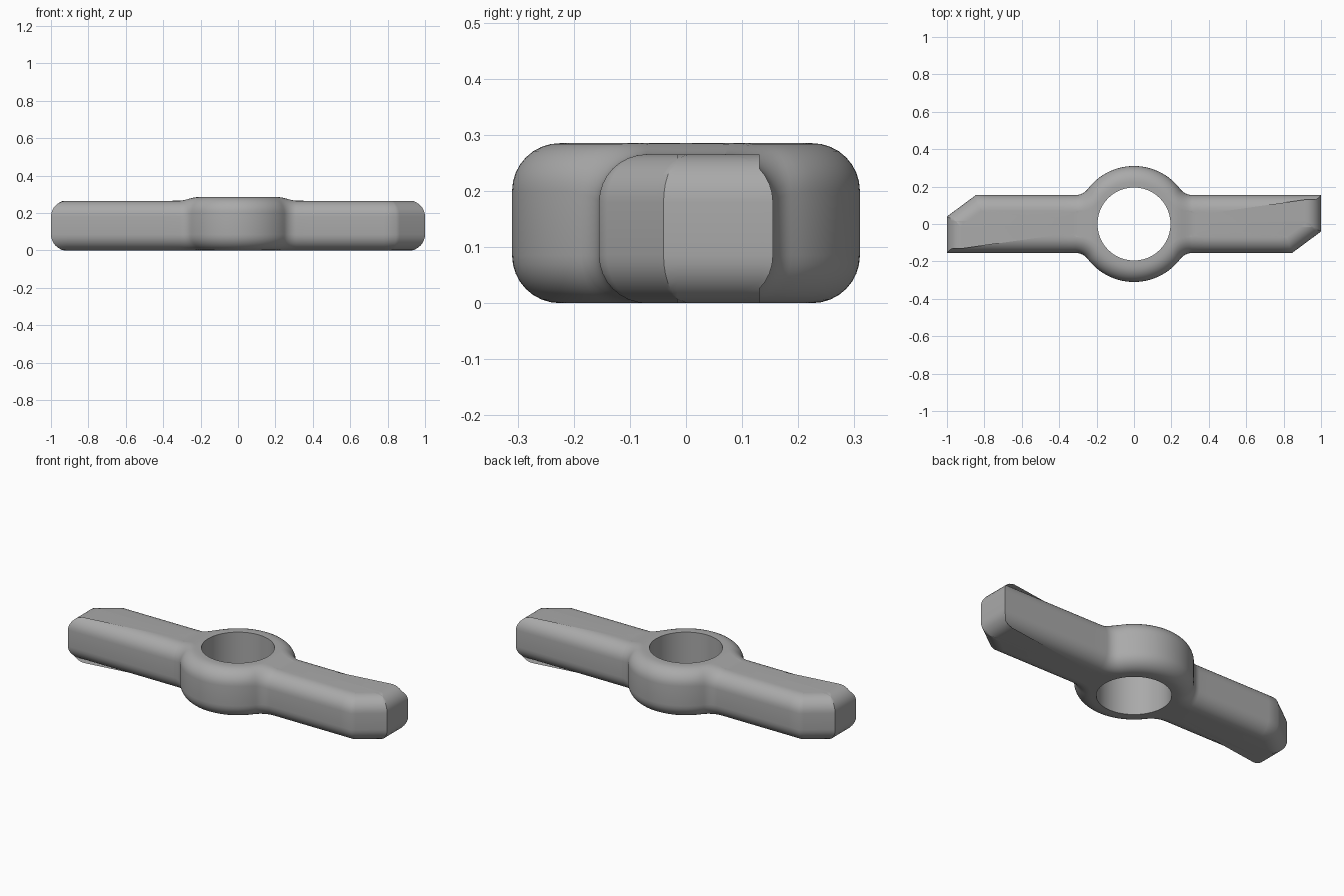
import bpy, bmesh, math
from mathutils import Vector

if "Cube" in bpy.data.objects:
    bpy.data.objects.remove(bpy.data.objects["Cube"])

RING, HOLE, HALF = 0.31, 0.195, 0.155   # ring radius, hole radius, arm half width
BLEND, ROUND = 0.08, 0.085              # plan fillet and edge rounding
ARM_Z, RING_Z = 0.265, 0.285


def arc(cx, cy, r, a0, a1, n):
    steps = [math.radians(a0 + (a1 - a0) * i / n) for i in range(n + 1)]
    return [Vector((cx + r * math.cos(a), cy + r * math.sin(a))) for a in steps]


def line(a, b, n):
    return [Vector(a).lerp(Vector(b), i / n) for i in range(1, n)]


# Plan outline of one half: ring arc, fillet, arm with one cut corner, fillet, arc
cy = HALF + BLEND
cx = math.sqrt((RING + BLEND) ** 2 - cy ** 2)
tilt = math.degrees(math.atan2(cy, cx))
corners = [(cx, -HALF), (0.845, -HALF), (1, -0.04), (1, HALF), (cx, HALF)]
half = arc(0, 0, RING, -90, -tilt, 18)
half += arc(cx, -cy, BLEND, 180 - tilt, 90, 8)[1:]
for a, b in zip(corners, corners[1:]):
    half += line(a, b, 8) + [Vector(b)]
half += arc(cx, cy, BLEND, 270, 180 + tilt, 8)[1:]
half += arc(0, 0, RING, tilt, 90, 18)[1:-1]
outline = half + [-p for p in half]     # the other half is turned by 180 degrees
count = len(outline)


def inset(d):
    """Offset the outline inwards with mitred corners."""
    out = []
    for i, p in enumerate(outline):
        u = (p - outline[i - 1]).normalized()
        v = (outline[(i + 1) % count] - p).normalized()
        n = Vector((-u.y, u.x)) + Vector((-v.y, v.x))
        out.append(p + n * (2 * d / n.length_squared))
    return out


def top_z(x):
    """Ring height easing down to arm height."""
    t = min(max((abs(x) - 0.21) / 0.11, 0), 1)
    return RING_Z + (ARM_Z - RING_Z) * t * t * (3 - 2 * t)


# Cross-section loops: bottom cap, rounded wall, top cap, back to the hole
rim = inset(ROUND)
caps = [[p * min(1, (HOLE + 0.015 * k) / p.length) for p in rim] for k in range(10)]
loops = [[(p.x, p.y, 0) for p in cap] for cap in caps]
turns = [math.pi / 2 * i / 8 for i in range(9)]
for a in turns:
    z = ROUND * (1 - math.cos(a))
    loops.append([(p.x, p.y, z) for p in inset(ROUND * (1 - math.sin(a)))])
for a in turns:
    drop = ROUND * (1 - math.sin(a))
    loops.append([(p.x, p.y, top_z(p.x) - drop) for p in inset(ROUND * (1 - math.cos(a)))])
loops += [[(p.x, p.y, top_z(p.x)) for p in cap] for cap in reversed(caps)]

bm = bmesh.new()
grid = [[bm.verts.new(co) for co in loop] for loop in loops]
for k, loop in enumerate(grid):
    after = grid[(k + 1) % len(grid)]
    for i in range(count):
        j = (i + 1) % count
        bm.faces.new((loop[i], loop[j], after[j], after[i]))
bmesh.ops.remove_doubles(bm, verts=bm.verts, dist=0.0002)
bmesh.ops.recalc_face_normals(bm, faces=bm.faces)

mesh = bpy.data.meshes.new("ring_handle")
bm.to_mesh(mesh)
bm.free()
body = bpy.data.objects.new("ring_handle", mesh)
bpy.context.collection.objects.link(body)

# Plain grey material
grey = bpy.data.materials.new("mid_grey")
grey.use_nodes = True
grey.diffuse_color = (0.4, 0.4, 0.4, 1)
grey.node_tree.nodes["Principled BSDF"].inputs["Base Color"].default_value = (0.4, 0.4, 0.4, 1)
mesh.materials.append(grey)

bpy.ops.object.select_all(action="DESELECT")
body.select_set(True)
bpy.context.view_layer.objects.active = body
bpy.ops.object.shade_smooth_by_angle(angle=math.radians(40))
